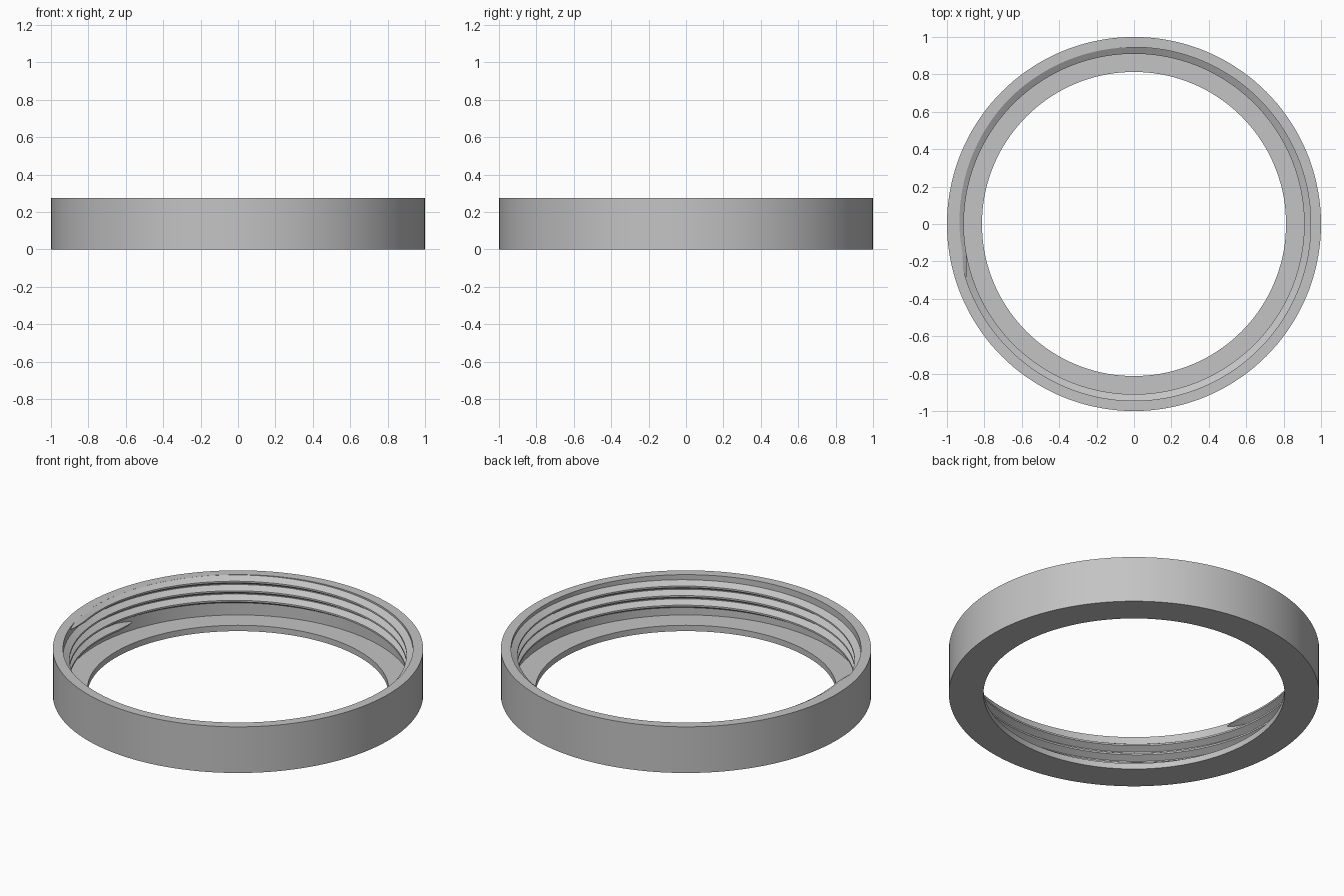
import bpy, bmesh, math

cube = bpy.data.objects.get("Cube")
if cube:
    bpy.data.objects.remove(cube, do_unlink=True)

SEGMENTS = 144
STEP = 2 * math.pi / SEGMENTS
HEIGHT, FLANGE = 0.275, 0.035
WALL_R, CREST_R, HOLE_R = 0.945, 0.91, 0.813

grey = bpy.data.materials.new("plain grey")
grey.use_nodes = True
colour = (0.55, 0.55, 0.55, 1)
grey.diffuse_color = colour
grey.node_tree.nodes["Principled BSDF"].inputs["Base Color"].default_value = colour


def sweep(name, sections, closed):
    """Skin a list of (angle, [(radius, z), ...]) sections around the z axis."""
    bm = bmesh.new()
    rings = [[bm.verts.new((r * math.cos(a), r * math.sin(a), z)) for r, z in pts]
             for a, pts in sections]
    pairs = list(zip(rings, rings[1:]))
    if closed:
        pairs.append((rings[-1], rings[0]))
    else:
        bm.faces.new(rings[0])
        bm.faces.new(rings[-1])
    n = len(rings[0])
    for p, q in pairs:
        for i in range(n):
            j = (i + 1) % n
            bm.faces.new((p[i], p[j], q[j], q[i]))
    bmesh.ops.recalc_face_normals(bm, faces=bm.faces)
    mesh = bpy.data.meshes.new(name)
    bm.to_mesh(mesh)
    bm.free()
    obj = bpy.data.objects.new(name, mesh)
    bpy.context.collection.objects.link(obj)
    mesh.materials.append(grey)
    bpy.ops.object.select_all(action="DESELECT")
    obj.select_set(True)
    bpy.context.view_layer.objects.active = obj
    bpy.ops.object.shade_smooth_by_angle(angle=math.radians(25))
    return obj


# Outer wall with an inward flange at the bottom
profile = [(HOLE_R, 0), (1, 0), (1, HEIGHT), (WALL_R, HEIGHT),
           (WALL_R, FLANGE), (HOLE_R, FLANGE)]
sweep("ring_body", [(i * STEP, profile) for i in range(SEGMENTS)], True)

# Helical inner thread, tapered at both ends and trimmed by the rim
PITCH, START_Z, HALF, FLAT = 0.057, 0.082, 0.026, 0.005
TURN_STEPS = 3 * SEGMENTS + 14
START = 65
top = HEIGHT - 0.0003


def thread_section(k):
    s = min(1, (min(k, TURN_STEPS - k) + 0.15) / 3) ** 0.6
    zc = START_Z + PITCH * k / SEGMENTS
    crest = WALL_R - (WALL_R - CREST_R) * s
    half, flat = HALF * s, FLAT * s
    z_high = min(zc + half, top)
    t = (z_high - zc - flat) / (half - flat)
    r_high = crest + (WALL_R - crest) * t
    root = WALL_R + 0.004
    return [(root, zc - half), (WALL_R, zc - half), (crest, zc - flat),
            (crest, zc + flat), (r_high, z_high), (root, z_high)]


sweep("inner_thread", [((START + k) * STEP, thread_section(k))
                       for k in range(TURN_STEPS + 1)], False)
